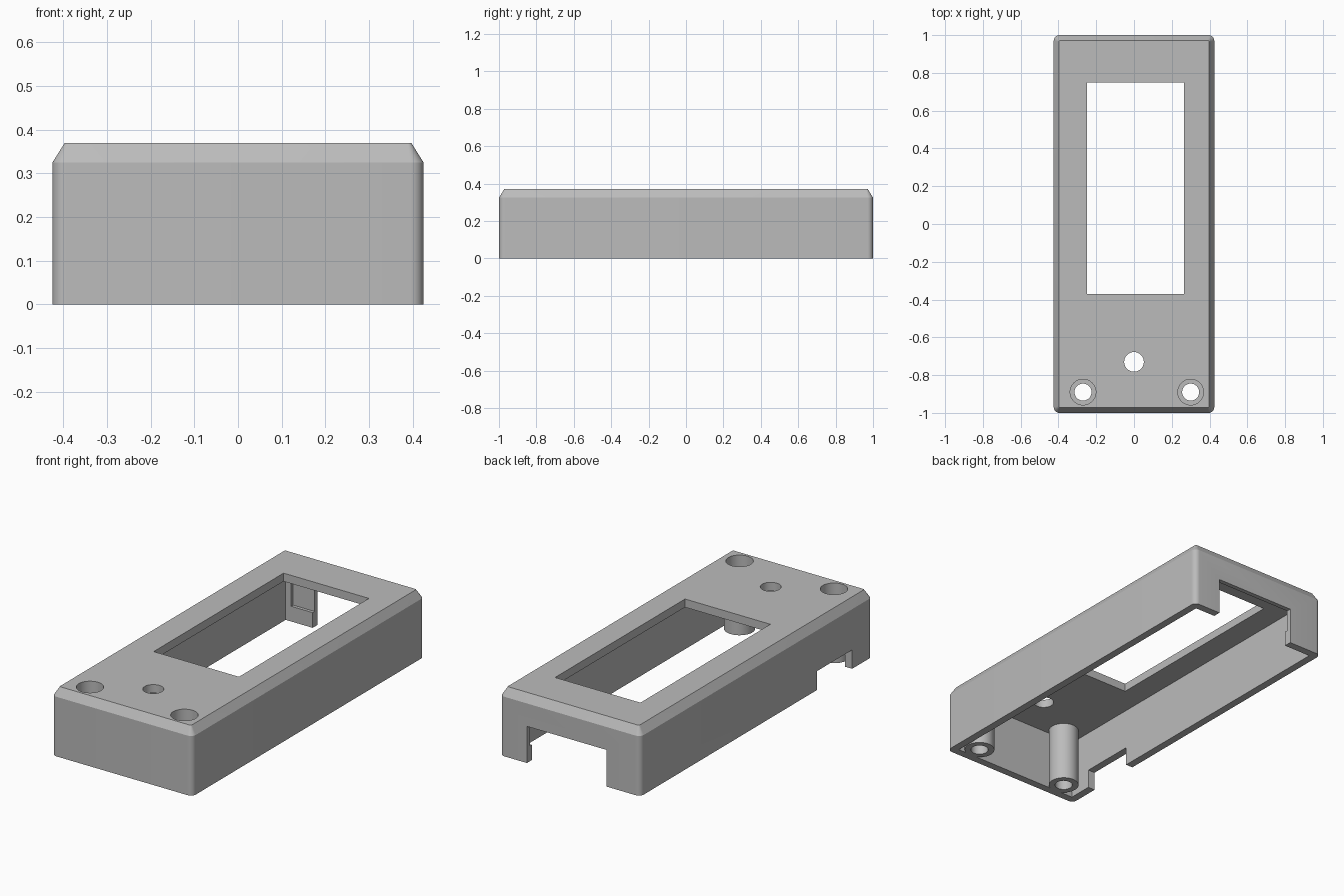
import bpy, bmesh, math
from mathutils import Vector

cube = bpy.data.objects.get("Cube")
if cube:
    bpy.data.objects.remove(cube, do_unlink=True)

grey = bpy.data.materials.new("plain_grey")
grey.use_nodes = True
grey.diffuse_color = (0.5, 0.5, 0.5, 1)
grey.node_tree.nodes["Principled BSDF"].inputs["Base Color"].default_value = (0.5, 0.5, 0.5, 1)

HALF_X, HALF_Y, HEIGHT = 0.425, 1.0, 0.37
WALL, PLATE_Z = 0.042, 0.325
POSTS = [(-0.27, -0.89), (0.30, -0.89)]


def finish(name, bm):
    bmesh.ops.recalc_face_normals(bm, faces=bm.faces)
    mesh = bpy.data.meshes.new(name)
    bm.to_mesh(mesh)
    bm.free()
    mesh.materials.append(grey)
    obj = bpy.data.objects.new(name, mesh)
    bpy.context.collection.objects.link(obj)
    return obj


def box(name, x, y, z):
    bm = bmesh.new()
    bmesh.ops.create_cube(bm, size=1)
    for v in bm.verts:
        v.co = Vector([(a + b) / 2 + c * (b - a) for c, (a, b) in zip(v.co, (x, y, z))])
    return finish(name, bm)


def cylinder(name, at, radius, z0, z1):
    bm = bmesh.new()
    bmesh.ops.create_cone(bm, cap_ends=True, segments=48, radius1=radius,
                          radius2=radius, depth=z1 - z0)
    bmesh.ops.translate(bm, verts=bm.verts, vec=(*at, (z0 + z1) / 2))
    return finish(name, bm)


def rounded_ring(bm, hx, hy, r, z, steps=8):
    ring = []
    for q, (sx, sy) in enumerate([(1, 1), (-1, 1), (-1, -1), (1, -1)]):
        for i in range(steps + 1):
            a = math.pi / 2 * (q + i / steps)
            ring.append(bm.verts.new((sx * (hx - r) + r * math.cos(a),
                                      sy * (hy - r) + r * math.sin(a), z)))
    return ring


def combine(target, tool, operation):
    mod = target.modifiers.new(operation.lower(), "BOOLEAN")
    mod.operation, mod.solver, mod.object = operation, "EXACT", tool
    bpy.context.view_layer.objects.active = target
    bpy.ops.object.modifier_apply(modifier=mod.name)
    bpy.data.objects.remove(tool, do_unlink=True)


# Outer shell with rounded corners and a chamfered top edge
bm = bmesh.new()
rings = [rounded_ring(bm, HALF_X, HALF_Y, 0.03, 0),
         rounded_ring(bm, HALF_X, HALF_Y, 0.03, PLATE_Z),
         rounded_ring(bm, HALF_X - 0.028, HALF_Y - 0.028, 0.008, HEIGHT)]
for low, high in zip(rings, rings[1:]):
    for i in range(len(low)):
        j = (i + 1) % len(low)
        bm.faces.new((low[i], low[j], high[j], high[i]))
bm.faces.new(rings[0][::-1])
bm.faces.new(rings[-1])
case = finish("case_cover", bm)

# Hollow inside, open at the bottom
inner_x, inner_y = HALF_X - WALL, HALF_Y - WALL
combine(case, box("cavity", (-inner_x, inner_x), (-inner_y, inner_y), (-0.1, PLATE_Z)), "DIFFERENCE")

# Screw posts reaching down from the top plate
for at in POSTS:
    combine(case, cylinder("screw_post", at, 0.077, 0, PLATE_Z + 0.02), "UNION")

# Screw holes with deep counterbores, and the button hole
for at in POSTS:
    combine(case, cylinder("screw_hole", at, 0.045, -0.1, 0.5), "DIFFERENCE")
    combine(case, cylinder("counterbore", at, 0.068, 0.08, 0.5), "DIFFERENCE")
combine(case, cylinder("button_hole", (0, -0.73), 0.052, 0.2, 0.5), "DIFFERENCE")

# Display window, back connector opening with its inner recess, and side notch
cutters = [
    ("window", (-0.25, 0.265), (-0.37, 0.75), (0.2, 0.5)),
    ("back_opening", (-0.22, 0.26), (0.9, 1.1), (-0.1, 0.2)),
    ("back_recess", (-0.35, 0.375), (0.9, 0.975), (0.083, 0.29)),
    ("side_notch", (-0.5, -0.36), (-0.825, -0.52), (-0.1, 0.103)),
]
for cutter in cutters:
    combine(case, box(*cutter), "DIFFERENCE")

# Smooth rounded corners and cylinders, keep edges sharp
bpy.ops.object.select_all(action="DESELECT")
case.select_set(True)
bpy.context.view_layer.objects.active = case
bpy.ops.object.shade_smooth_by_angle(angle=math.radians(25))
